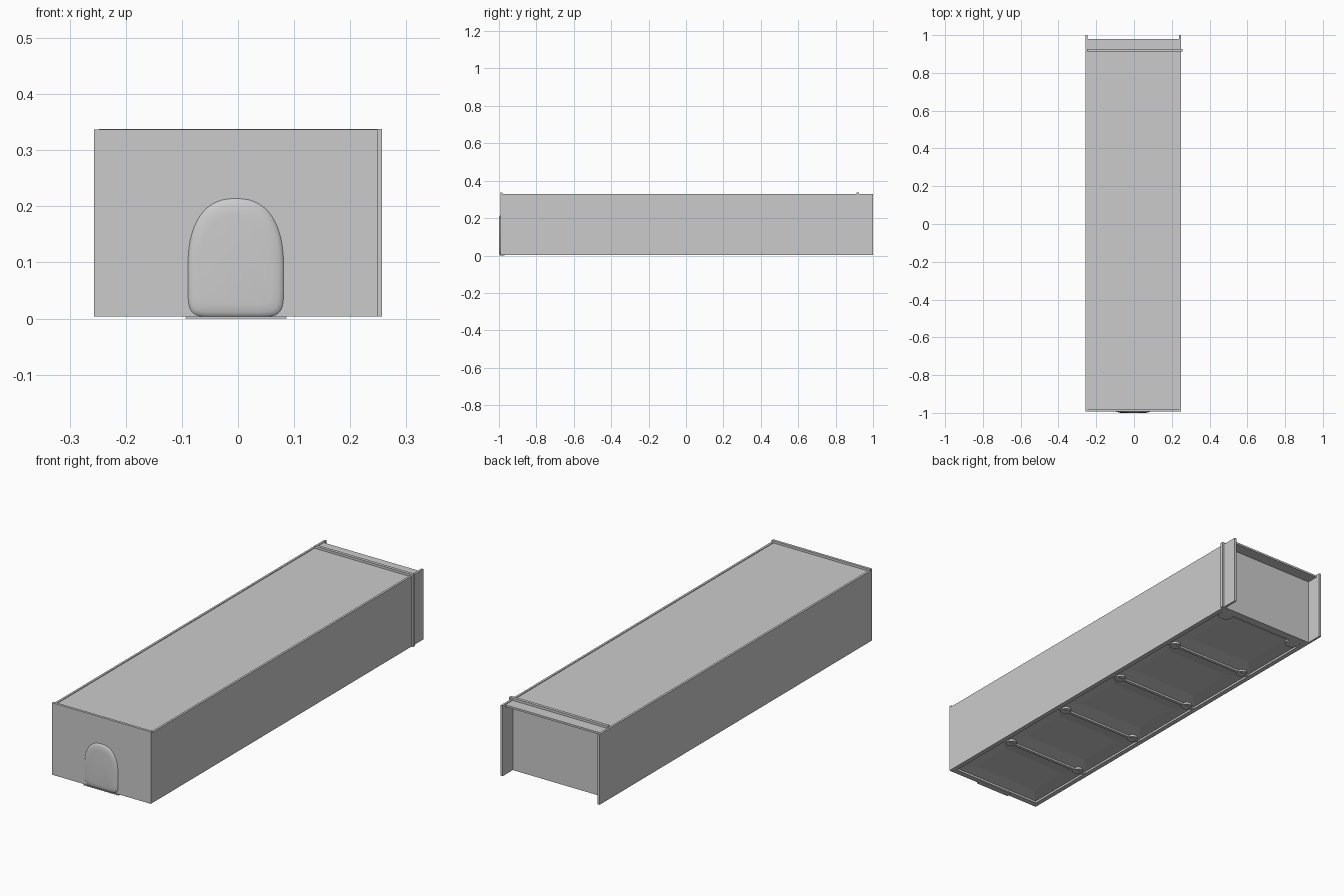
import bpy, bmesh, math

if "Cube" in bpy.data.objects:
    bpy.data.objects.remove(bpy.data.objects["Cube"])

CX = -0.004                      # body centre in x
XL, XR = CX - 0.253, CX + 0.253  # outer faces of the side walls
ZB, ZT = 0.004, 0.33             # bottom and top of the walls
T = 0.010                        # sheet thickness
RIBS = [0.90, 0.515, 0.13, -0.25, -0.63]


def from_bmesh(name, bm):
    bmesh.ops.recalc_face_normals(bm, faces=bm.faces)
    me = bpy.data.meshes.new(name)
    bm.to_mesh(me)
    bm.free()
    ob = bpy.data.objects.new(name, me)
    bpy.context.collection.objects.link(ob)
    return ob


def box(name, x, y, z):
    bm = bmesh.new()
    bmesh.ops.create_cube(bm, size=1)
    for v in bm.verts:
        for i, (a, b) in enumerate((x, y, z)):
            v.co[i] = a if v.co[i] < 0 else b
    return from_bmesh(name, bm)


# long side walls, running past the back wall
for side, x in (("left", (XL, XL + T)), ("right", (XR - T, XR))):
    box(side + "_wall", x, (-0.982, 1.0), (ZB, ZT))

# top sheet, front plate with raised lip, recessed back wall
box("top_panel", (XL + T, XR - T), (-0.982, 0.98), (ZT - 0.012, ZT - 0.003))
box("front_plate", (XL, XR), (-0.993, -0.981), (ZB, 0.337))
box("back_wall", (XL + T, XR - T), (0.915, 0.925), (ZB, ZT - 0.012))

# strap over the top and down the right side
box("strap_top", (-0.248, 0.257), (0.912, 0.926), (ZT - 0.004, 0.338))
box("strap_side", (XR, 0.257), (0.912, 0.926), (ZB, ZT - 0.004))

# underside rails and cross ribs
for side, x in (("left", (XL + T, XL + 0.022)), ("right", (XR - 0.022, XR - T))):
    box(side + "_bottom_rail", x, (-0.981, 0.915), (ZB, 0.016))
box("front_bottom_rail", (XL + T, XR - T), (-0.981, -0.967), (ZB, 0.016))
for i, y in enumerate(RIBS):
    w = 0.015 if i == 0 else 0.007
    box(f"cross_rib_{i}", (XL + T, XR - T), (y - w, y + w), (ZB, 0.016))

# embossed floor: each cell slopes up to a smaller flat panel
bm = bmesh.new()
edges = [0.925] + RIBS[1:] + [-0.982]
for y1, y0 in zip(edges, edges[1:]):
    loops = []
    for inset, z in ((0.0, 0.012), (0.075, 0.022)):
        x0, x1 = XL + T + inset, XR - T - inset
        a, b = y0 + inset, y1 - inset
        loops.append([bm.verts.new((x, y, z)) for x, y in
                      ((x0, a), (x1, a), (x1, b), (x0, b))])
    lo, hi = loops
    for k in range(4):
        bm.faces.new((lo[k], lo[(k + 1) % 4], hi[(k + 1) % 4], hi[k]))
    bm.faces.new(hi)
bmesh.ops.remove_doubles(bm, verts=bm.verts, dist=1e-5)
floor = from_bmesh("embossed_floor", bm)

# round bosses at the rib ends
for i, y in enumerate(RIBS):
    for side in (-1, 1):
        r = 0.034 if i == 0 else 0.024
        bpy.ops.mesh.primitive_cylinder_add(
            vertices=24, radius=r, depth=0.011,
            location=(CX + side * 0.195, y - (0.03 if i == 0 else 0), 0.0105))
        bpy.context.object.name = f"boss_{i}_{'right' if side > 0 else 'left'}"

# arched bulge on the front plate
bm = bmesh.new()
N = 56
rings = []
for s, y in ((1.0, -0.992), (0.97, -0.9955), (0.90, -0.9985), (0.75, -1.0)):
    ring = []
    for k in range(N):
        a = 2 * math.pi * k / N
        c, d = math.cos(a), math.sin(a)
        n = 2.4 if d >= 0 else 7
        x = 0.086 * math.copysign(abs(c) ** (2 / n), c)
        z = (0.125 if d >= 0 else 0.088) * math.copysign(abs(d) ** (2 / n), d)
        ring.append(bm.verts.new((CX + x * s, y, 0.09 + z * s)))
    rings.append(ring)
for r0, r1 in zip(rings, rings[1:]):
    for k in range(N):
        bm.faces.new((r0[k], r0[(k + 1) % N], r1[(k + 1) % N], r1[k]))
bm.faces.new(rings[-1])
bm.faces.new(rings[0])
bulge = from_bmesh("front_bulge", bm)
bpy.ops.object.select_all(action='DESELECT')
bulge.select_set(True)
bpy.context.view_layer.objects.active = bulge
bpy.ops.object.shade_smooth_by_angle(angle=math.radians(40))

# small foot lip under the bulge
box("front_foot", (CX - 0.09, CX + 0.09), (-0.996, -0.97), (0.0, ZB))
